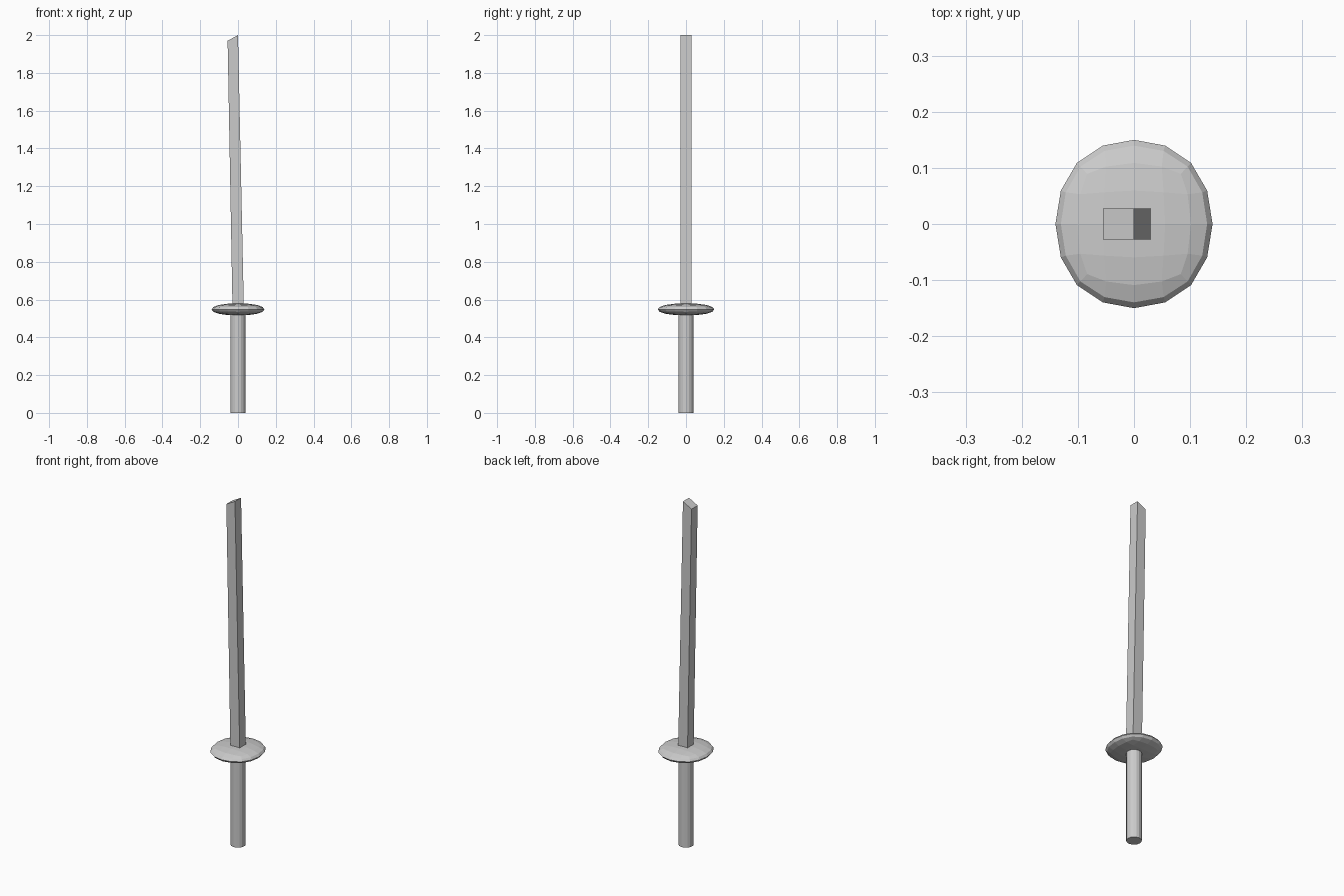
import bpy, bmesh

if "Cube" in bpy.data.objects:
    bpy.data.objects.remove(bpy.data.objects["Cube"])

# Handle: plain straight grip
bpy.ops.mesh.primitive_cylinder_add(vertices=16, radius=0.04, depth=0.54, location=(0, 0, 0.27))
bpy.context.object.name = "handle"

# Guard: subdivided cube flattened into a faceted disc
bpy.ops.mesh.primitive_cube_add(size=2)
guard = bpy.context.object
guard.name = "guard"
sub = guard.modifiers.new("round", 'SUBSURF')
sub.levels = sub.render_levels = 2
bpy.ops.object.modifier_apply(modifier="round")
half = (0.14, 0.15, 0.032)
extent = [max(abs(v.co[i]) for v in guard.data.vertices) for i in range(3)]
for v in guard.data.vertices:
    for i in range(3):
        v.co[i] *= half[i] / extent[i]
guard.location.z = 0.548
bpy.ops.object.shade_flat()

# Blade: slightly leaning bar with a slanted tip, profile extruded along y
profile = [(-0.029, 0.55), (0.031, 0.55), (0.0, 2.0), (-0.055, 1.97)]
bm = bmesh.new()
face = bm.faces.new([bm.verts.new((x, -0.028, z)) for x, z in profile])
ext = bmesh.ops.extrude_face_region(bm, geom=[face])
for v in ext["geom"]:
    if isinstance(v, bmesh.types.BMVert):
        v.co.y = 0.028
bmesh.ops.recalc_face_normals(bm, faces=bm.faces)
mesh = bpy.data.meshes.new("blade")
bm.to_mesh(mesh)
bm.free()
bpy.context.collection.objects.link(bpy.data.objects.new("blade", mesh))
